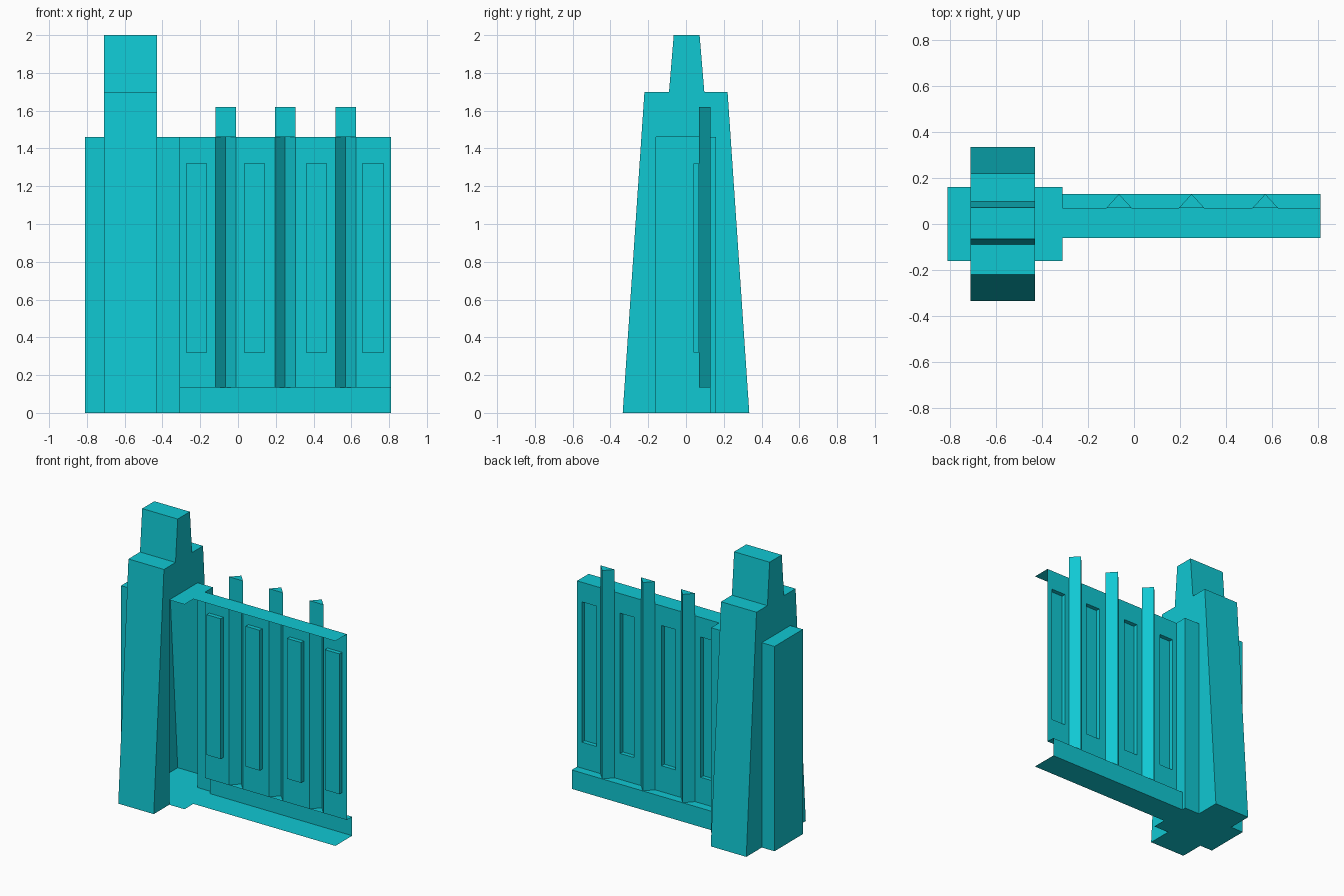
import bpy
import bmesh

cube = bpy.data.objects.get("Cube")
if cube:
    bpy.data.objects.remove(cube, do_unlink=True)

COLOUR = (0.005, 0.58, 0.65, 1.0)
mat = bpy.data.materials.new("cyan")
mat.use_nodes = True
mat.diffuse_color = COLOUR
mat.node_tree.nodes["Principled BSDF"].inputs["Base Color"].default_value = COLOUR


def build(name, polygons):
    """Make one flat-shaded object from a list of polygons."""
    bm = bmesh.new()
    for poly in polygons:
        bm.faces.new([bm.verts.new(p) for p in poly])
    bmesh.ops.remove_doubles(bm, verts=bm.verts, dist=0.0005)
    bmesh.ops.recalc_face_normals(bm, faces=bm.faces)
    mesh = bpy.data.meshes.new(name)
    bm.to_mesh(mesh)
    bm.free()
    mesh.materials.append(mat)
    obj = bpy.data.objects.new(name, mesh)
    bpy.context.collection.objects.link(obj)


def along_x(profile, x0, x1):
    """Sweep an open (y, z) path from x0 to x1."""
    return [[(x0, *a), (x1, *a), (x1, *b), (x0, *b)]
            for a, b in zip(profile, profile[1:])]


def upright(plan, z0, z1):
    """Raise an open (x, y) path from z0 to z1."""
    return [[(*a, z0), (*b, z0), (*b, z1), (*a, z1)]
            for a, b in zip(plan, plan[1:])]


def flat(x0, x1, y0, y1, z):
    return [[(x0, y0, z), (x1, y0, z), (x1, y1, z), (x0, y1, z)]]


# Main dimensions
TOWER_L, TOWER_R = -0.71, -0.43
PIER_L, PIER_R, PIER_Y = -0.81, -0.31, 0.16
END = 0.81
FRONT, WALL, LEDGE = -0.06, 0.07, 0.13
STEP, TOP, TIP = 0.135, 1.46, 1.62

# Tapered tower with a narrower head, open inside where the pier passes through
outline = [(0.335, 0), (0.22, 1.7), (0.097, 1.7), (0.072, 2),
           (-0.065, 2), (-0.09, 1.7), (-0.22, 1.7), (-0.335, 0)]
notch = [(-PIER_Y, 0), (-PIER_Y, TOP), (PIER_Y, TOP), (PIER_Y, 0)]
tower = along_x(outline + outline[:1], TOWER_L, TOWER_R)
for x in (TOWER_L, TOWER_R):
    tower.append([(x, *p) for p in outline + notch])
build("tower", tower)

# Closed outer half of the pier
build("pier_outer", upright([(TOWER_L, -PIER_Y), (PIER_L, -PIER_Y),
                             (PIER_L, PIER_Y), (TOWER_L, PIER_Y)], 0, TOP)
      + flat(PIER_L, TOWER_L, -PIER_Y, PIER_Y, TOP)
      + flat(PIER_L, TOWER_L, -PIER_Y, PIER_Y, 0))

# Inner half of the pier, open at the front
pier_return = [(PIER_Y, 0), (PIER_Y, TOP), (WALL, TOP),
               (WALL, STEP), (LEDGE, STEP), (LEDGE, 0)]
build("pier_inner", upright([(TOWER_R, PIER_Y), (PIER_R, PIER_Y)], 0, TOP)
      + flat(TOWER_R, PIER_R, -PIER_Y, PIER_Y, TOP)
      + flat(TOWER_R, PIER_R, -PIER_Y, PIER_Y, 0)
      + [[(PIER_R, *p) for p in pier_return]])

# Fence plinth and coping
build("plinth", along_x([(FRONT, 0), (LEDGE, 0), (LEDGE, STEP), (WALL, STEP)],
                        PIER_R, END))
build("coping", flat(PIER_R, END, FRONT, WALL, TOP))

# Fence wall bays, each with a recessed panel
SPIKES = [(-0.12, -0.01), (0.195, 0.305), (0.515, 0.625)]
PANELS = [(-0.275, -0.165), (0.033, 0.143), (0.36, 0.47), (0.657, 0.772)]
RECESS, SILL, HEAD = 0.04, 0.32, 1.32


def rectangle(x0, x1, z0, z1, y):
    return [(x0, y, z0), (x1, y, z0), (x1, y, z1), (x0, y, z1)]


def ring(a, b):
    return [[a[i], a[(i + 1) % 4], b[(i + 1) % 4], b[i]] for i in range(4)]


edges = [PIER_R] + [x for s in SPIKES for x in s] + [END]
for i, (p0, p1) in enumerate(PANELS):
    outer = rectangle(edges[2 * i], edges[2 * i + 1], STEP, TOP, WALL)
    opening = rectangle(p0, p1, SILL, HEAD, WALL)
    back = rectangle(p0, p1, SILL, HEAD, RECESS)
    build(f"wall_bay_{i + 1}", ring(outer, opening) + ring(opening, back) + [back])

# Triangular spikes, hollow at the front below the coping
for i, (x0, x1) in enumerate(SPIKES):
    plan = [(x0, WALL), ((x0 + x1) / 2, LEDGE), (x1, WALL)]
    build(f"spike_{i + 1}", upright(plan, STEP, TOP)
          + upright(plan + plan[:1], TOP, TIP)
          + [[(*p, TIP) for p in plan]])
